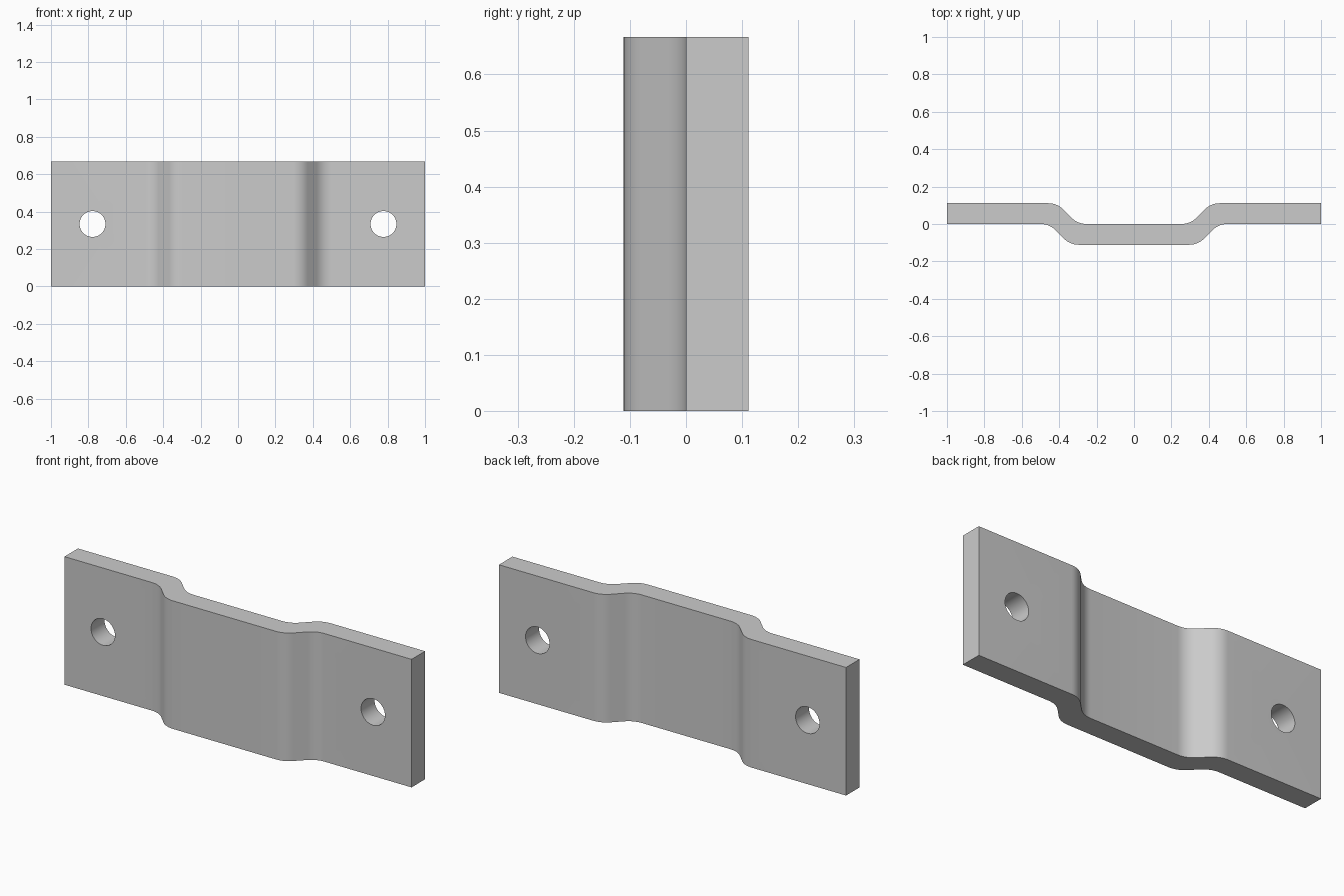
import bpy
import bmesh
from math import sin, cos, radians

cube = bpy.data.objects.get("Cube")
if cube:
    bpy.data.objects.remove(cube)

HEIGHT, THICK, RADIUS = 0.667, 0.111, 0.11
HOLE_X, HOLE_R = 0.778, 0.069
STEPS = 8

steel = bpy.data.materials.new("grey steel")
steel.use_nodes = True
steel.diffuse_color = (0.6, 0.6, 0.6, 1)
steel.node_tree.nodes["Principled BSDF"].inputs["Base Color"].default_value = (0.6, 0.6, 0.6, 1)


def joggle(centre, low):
    """Right-hand S-bend: two 45 degree arcs joined by a short straight."""
    rise = THICK / 2
    half = rise + RADIUS * (sin(radians(45)) - 1 + cos(radians(45)))
    arc = [(RADIUS * sin(radians(45 * i / STEPS)),
            RADIUS * (1 - cos(radians(45 * i / STEPS)))) for i in range(STEPS + 1)]
    lower = [(centre - half + dx, low + dy) for dx, dy in arc]
    upper = [(centre + half - dx, low + THICK - dy) for dx, dy in reversed(arc)]
    return lower + upper


def surface(centre, low):
    """Full line of one side of the strap, left end to right end."""
    right = joggle(centre, low) + [(1, low + THICK)]
    return [(-x, y) for x, y in reversed(right)] + right


# Bent strap: extruded profile
bm = bmesh.new()
profile = surface(0.397, -THICK) + surface(0.356, 0)[::-1]
face = bm.faces.new([bm.verts.new((x, y, 0)) for x, y in profile])
ext = bmesh.ops.extrude_face_region(bm, geom=[face])
bmesh.ops.translate(bm, vec=(0, 0, HEIGHT),
                    verts=[v for v in ext["geom"] if isinstance(v, bmesh.types.BMVert)])
bmesh.ops.recalc_face_normals(bm, faces=bm.faces)
mesh = bpy.data.meshes.new("bent_strap")
bm.to_mesh(mesh)
bm.free()
mesh.materials.append(steel)
strap = bpy.data.objects.new("bent_strap", mesh)
bpy.context.collection.objects.link(strap)

# Bolt holes
for side in (-1, 1):
    bpy.ops.mesh.primitive_cylinder_add(vertices=48, radius=HOLE_R, depth=0.5,
                                        location=(side * HOLE_X, 0, HEIGHT / 2),
                                        rotation=(radians(90), 0, 0))
    cutter = bpy.context.object
    cutter.name = "hole_cutter"
    cutter.hide_render = True
    cutter.data.materials.append(steel)
    mod = strap.modifiers.new("bolt_hole", "BOOLEAN")
    mod.operation = "DIFFERENCE"
    mod.solver = "EXACT"
    mod.object = cutter
    bpy.context.view_layer.objects.active = strap
    bpy.ops.object.modifier_apply(modifier=mod.name)
    bpy.data.objects.remove(cutter)

bpy.ops.object.select_all(action="DESELECT")
strap.select_set(True)
bpy.context.view_layer.objects.active = strap
bpy.ops.object.shade_smooth_by_angle(angle=radians(30))
